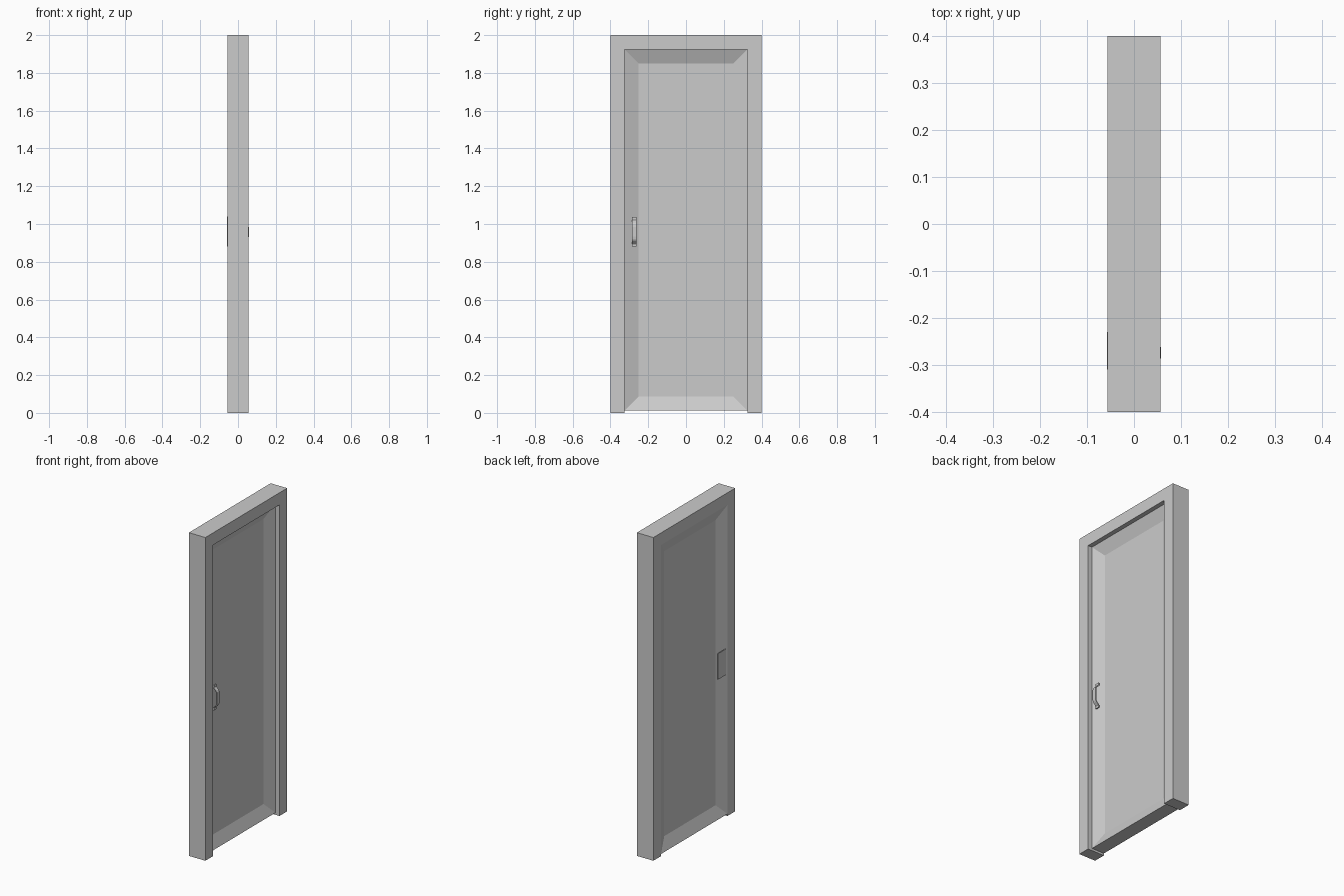
import bpy, bmesh

if "Cube" in bpy.data.objects:
    bpy.data.objects.remove(bpy.data.objects["Cube"])


def make_object(name, bm):
    bmesh.ops.recalc_face_normals(bm, faces=bm.faces)
    mesh = bpy.data.meshes.new(name)
    bm.to_mesh(mesh)
    bm.free()
    obj = bpy.data.objects.new(name, mesh)
    bpy.context.collection.objects.link(obj)
    return obj


def box(x0, x1, y0, y1, z0, z1):
    bm = bmesh.new()
    bmesh.ops.create_cube(bm, size=1)
    bmesh.ops.scale(bm, vec=(x1 - x0, y1 - y0, z1 - z0), verts=bm.verts)
    bmesh.ops.translate(bm, vec=((x0 + x1) / 2, (y0 + y1) / 2, (z0 + z1) / 2), verts=bm.verts)
    return bm


def extrude_profile(points, offset):
    bm = bmesh.new()
    face = bm.faces.new([bm.verts.new(p) for p in points])
    geom = bmesh.ops.extrude_face_region(bm, geom=[face], use_keep_orig=True)["geom"]
    bmesh.ops.translate(bm, vec=offset, verts=[v for v in geom if isinstance(v, bmesh.types.BMVert)])
    return bm


def inset_sides(bm, signs, thickness, depth):
    bm.normal_update()
    for s in signs:
        face = max(bm.faces, key=lambda f: f.normal.x * s)
        bmesh.ops.inset_region(bm, faces=[face], thickness=thickness, depth=0)
        bmesh.ops.translate(bm, vec=(-s * depth, 0, 0), verts=face.verts)


# Door frame: upside-down U extruded through the wall
BACK, FRONT = -0.0565, 0.0565
outline = [(-0.4, 0), (-0.4, 2), (0.4, 2), (0.4, 0),
           (0.325, 0), (0.325, 1.925), (-0.325, 1.925), (-0.325, 0)]
make_object("door_frame", extrude_profile([(BACK, y, z) for y, z in outline],
                                          (FRONT - BACK, 0, 0)))

# Door leaf: flush on the -x side, with a sunken panel on both faces
LEAF_FACE = 0.029
leaf = box(BACK, LEAF_FACE, -0.325, 0.325, 0.013, 1.925)
inset_sides(leaf, (1, -1), 0.105, 0.03)
make_object("door_leaf", leaf)

# Pull handle: bowed strip with flat mounting tabs
half = [(0.006, 0.078), (0.006, 0.063), (0.010, 0.058), (0.021, 0.048),
        (0.026, 0.040), (0.028, 0.025)]
mid_z = 0.958
outer = [(x, mid_z + z) for x, z in half] + [(x, mid_z - z) for x, z in reversed(half)]
strip = outer + [(x - 0.007, z) for x, z in reversed(outer)]
make_object("pull_handle", extrude_profile([(LEAF_FACE + x, -0.286, z) for x, z in strip],
                                           (0, 0.024, 0)))

# Push plate with a shallow rim on the flush side
plate = box(BACK - 0.001, BACK + 0.004, -0.31, -0.23, 0.88, 1.04)
inset_sides(plate, (-1,), 0.008, 0.0006)
make_object("push_plate", plate)
